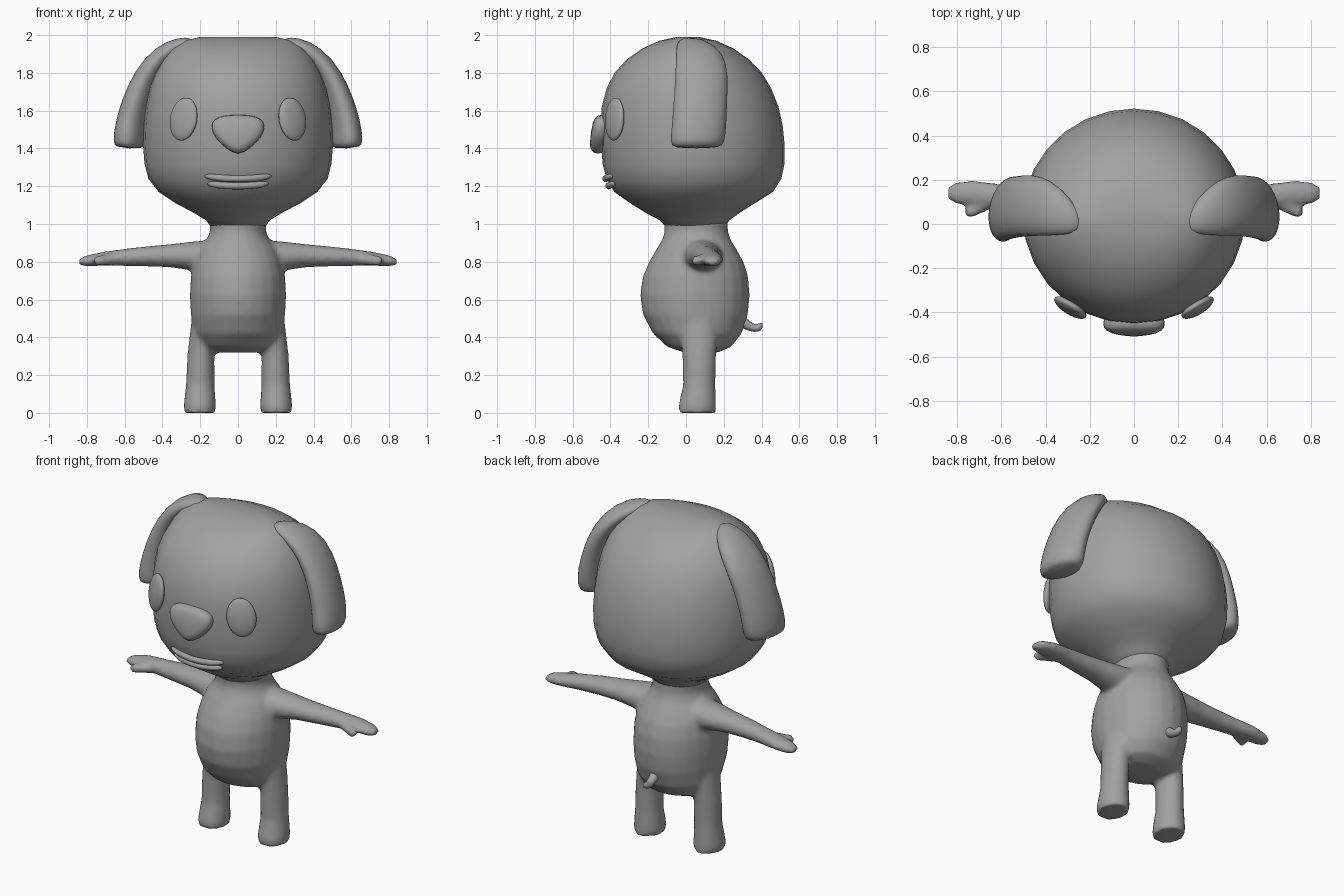
import bpy, bmesh, math
from mathutils import Vector

grey = bpy.data.materials.new("soft grey")
grey.diffuse_color = (0.36, 0.36, 0.36, 1)


def finish(name, bm, subsurf=0):
    bmesh.ops.recalc_face_normals(bm, faces=bm.faces)
    me = bpy.data.meshes.new(name)
    bm.to_mesh(me)
    bm.free()
    me.materials.append(grey)
    ob = bpy.data.objects.new(name, me)
    bpy.context.collection.objects.link(ob)
    for p in me.polygons:
        p.use_smooth = True
    if subsurf:
        ob.modifiers.new("round", 'SUBSURF').levels = subsurf
    return ob


def loft(bm, rings, segs=16):
    """Skin closed rings, each given as centre and two half-axis vectors."""
    loops = []
    for c, u, v in rings:
        c, u, v = Vector(c), Vector(u), Vector(v)
        loops.append([bm.verts.new(c + u * math.cos(a) + v * math.sin(a))
                      for a in (2 * math.pi * i / segs for i in range(segs))])
    for a, b in zip(loops, loops[1:]):
        for i in range(segs):
            j = (i + 1) % segs
            bm.faces.new((a[i], a[j], b[j], b[i]))
    bm.faces.new(loops[0])
    bm.faces.new(loops[-1])


def upright(rows):
    """Horizontal rings from rows of z, x centre, y centre, x radius, y radius."""
    return [((x, y, z), (rx, 0, 0), (0, ry, 0)) for z, x, y, rx, ry in rows]


def tube(bm, pts, segs=10):
    """Round tube through points (x, y, z, radius)."""
    P = [Vector(p[:3]) for p in pts]
    rings = []
    for i, p in enumerate(P):
        t = (P[min(i + 1, len(P) - 1)] - P[max(i - 1, 0)]).normalized()
        u = t.cross((0, 0, 1) if abs(t.z) < 0.8 else (0, 1, 0)).normalized()
        rings.append((p, u * pts[i][3], t.cross(u) * pts[i][3]))
    loft(bm, rings, segs)


# Head: round bowl with a flattened crown
bm = bmesh.new()
loft(bm, upright([
    (0.98, 0, 0.05, 0.14, 0.15), (1.02, 0, 0.045, 0.17, 0.185),
    (1.06, 0, 0.035, 0.235, 0.25), (1.11, 0, 0.035, 0.33, 0.33),
    (1.17, 0, 0.04, 0.42, 0.42), (1.24, 0, 0.042, 0.475, 0.463),
    (1.32, 0, 0.04, 0.495, 0.482), (1.42, 0, 0.037, 0.503, 0.485),
    (1.52, 0, 0.03, 0.50, 0.482), (1.62, 0, 0.022, 0.49, 0.468),
    (1.72, 0, 0.015, 0.47, 0.435), (1.80, 0, 0.012, 0.44, 0.39),
    (1.87, 0, 0.01, 0.40, 0.325), (1.93, 0, 0.01, 0.35, 0.24),
    (1.97, 0, 0.01, 0.29, 0.15), (1.99, 0, 0.01, 0.20, 0.06)]), 28)
finish("head", bm)

# Body: torso, arms and legs fused into one smooth skin
bm = bmesh.new()
loft(bm, upright([
    (0.32, 0, 0.08, 0.13, 0.09), (0.35, 0, 0.07, 0.20, 0.17),
    (0.42, 0, 0.06, 0.235, 0.235), (0.52, 0, 0.05, 0.25, 0.278),
    (0.62, 0, 0.047, 0.255, 0.29), (0.72, 0, 0.05, 0.25, 0.28),
    (0.80, 0, 0.055, 0.235, 0.25), (0.87, 0, 0.055, 0.205, 0.21),
    (0.92, 0, 0.055, 0.165, 0.18), (0.96, 0, 0.055, 0.148, 0.168),
    (1.04, 0, 0.05, 0.155, 0.17)]), 24)
for s in (-1, 1):
    loft(bm, upright([
        (0.0, s * 0.202, 0.06, 0.083, 0.10), (0.04, s * 0.202, 0.06, 0.086, 0.10),
        (0.15, s * 0.20, 0.07, 0.076, 0.086), (0.30, s * 0.197, 0.07, 0.072, 0.09),
        (0.42, s * 0.185, 0.07, 0.07, 0.10), (0.55, s * 0.17, 0.07, 0.07, 0.10)]), 16)
    loft(bm, [((s * x, y, z), (0, ry, 0), (0, 0, rz)) for x, y, z, ry, rz in (
        (0.10, 0.08, 0.83, 0.12, 0.09), (0.24, 0.09, 0.83, 0.10, 0.078),
        (0.36, 0.10, 0.832, 0.08, 0.062), (0.50, 0.11, 0.828, 0.066, 0.053),
        (0.62, 0.125, 0.822, 0.058, 0.045), (0.72, 0.14, 0.815, 0.058, 0.037),
        (0.80, 0.14, 0.805, 0.052, 0.030), (0.84, 0.14, 0.80, 0.030, 0.018))], 14)
    # Thumb
    tube(bm, [(s * 0.64, 0.11, 0.815, 0.035), (s * 0.70, 0.075, 0.81, 0.03),
              (s * 0.745, 0.05, 0.805, 0.027), (s * 0.765, 0.04, 0.803, 0.015)])
body = finish("body", bm)
skin = body.modifiers.new("fuse", 'REMESH')
skin.mode = 'VOXEL'
skin.voxel_size = 0.014
skin.use_smooth_shade = True
soft = body.modifiers.new("soften", 'SMOOTH')
soft.factor = 0.5
soft.iterations = 6

# Tail: small upturned hook
bm = bmesh.new()
tube(bm, [(0, 0.27, 0.50, 0.04), (0, 0.315, 0.47, 0.028), (0, 0.35, 0.45, 0.023),
          (0, 0.38, 0.447, 0.023), (0, 0.40, 0.465, 0.019), (0, 0.405, 0.478, 0.009)])
finish("tail", bm, 1)

# Ears: flat flaps arching over the sides of the head
ear = ((0.235, -0.005, 1.965, 0.03, 0.02, 0.2), (0.30, 0.035, 1.955, 0.085, 0.04, 0.4),
       (0.40, 0.075, 1.895, 0.13, 0.06, 0.7), (0.485, 0.085, 1.78, 0.142, 0.07, 1.1),
       (0.54, 0.075, 1.64, 0.143, 0.076, 1.35), (0.57, 0.07, 1.52, 0.146, 0.08, 1.45),
       (0.577, 0.06, 1.43, 0.146, 0.084, 1.5), (0.577, 0.055, 1.40, 0.125, 0.07, 1.5))
for s, side in ((-1, "left"), (1, "right")):
    bm = bmesh.new()
    rings = []
    for x, y, z, w, t, a in ear:
        c, u = Vector((s * x, y, z)), Vector((-s * 0.15 * w, w, 0))
        v = Vector((s * t * math.sin(a), 0.1 * t, t * math.cos(a)))
        rings.append((c, u, v))
    loft(bm, rings, 20)
    finish(side + "_ear", bm, 1)

    # Eyes: shallow ovals facing outward
    bm = bmesh.new()
    bmesh.ops.create_uvsphere(bm, u_segments=20, v_segments=12, radius=1)
    eye = finish(side + "_eye", bm)
    eye.scale = (0.083, 0.03, 0.115)
    eye.location = (s * 0.288, -0.378, 1.555)
    eye.rotation_euler = (math.radians(-6), s * math.radians(-8), s * math.radians(33))

# Nose: rounded triangle with a raised lower front
bm = bmesh.new()
outline = ((0, 1.36), (0.06, 1.395), (0.125, 1.455), (0.148, 1.515), (0.13, 1.56),
           (0.07, 1.577), (0, 1.58), (-0.07, 1.577), (-0.13, 1.56), (-0.148, 1.515),
           (-0.125, 1.455), (-0.06, 1.395))
layers = []
for k, y in ((0.97, -0.40), (1.0, -0.462), (0.93, -0.485), (0.6, -0.505)):
    layers.append([bm.verts.new((x * k, y + 0.10 * (z - 1.48), 1.48 + (z - 1.48) * k))
                   for x, z in outline])
for a, b in zip(layers, layers[1:]):
    for i in range(12):
        j = (i + 1) % 12
        bm.faces.new((a[i], a[j], b[j], b[i]))
bm.faces.new(layers[0])
bm.faces.new(layers[-1])
finish("nose", bm, 1)

# Mouth: two slim lips following the muzzle
for name, z, half, r, sag in (("upper_lip", 1.255, 0.18, 0.019, 0.016),
                              ("lower_lip", 1.215, 0.165, 0.019, 0.014)):
    bm = bmesh.new()
    pts = []
    for i in range(9):
        f = i / 4 - 1
        x = f * half
        y = 0.042 - 0.468 * math.sqrt(1 - (x / 0.475) ** 2) + (1.255 - z) * 0.4
        pts.append((x, y, z - sag * (1 - f * f), r * (0.5 if abs(f) == 1 else 1)))
    tube(bm, pts)
    finish(name, bm, 1)
